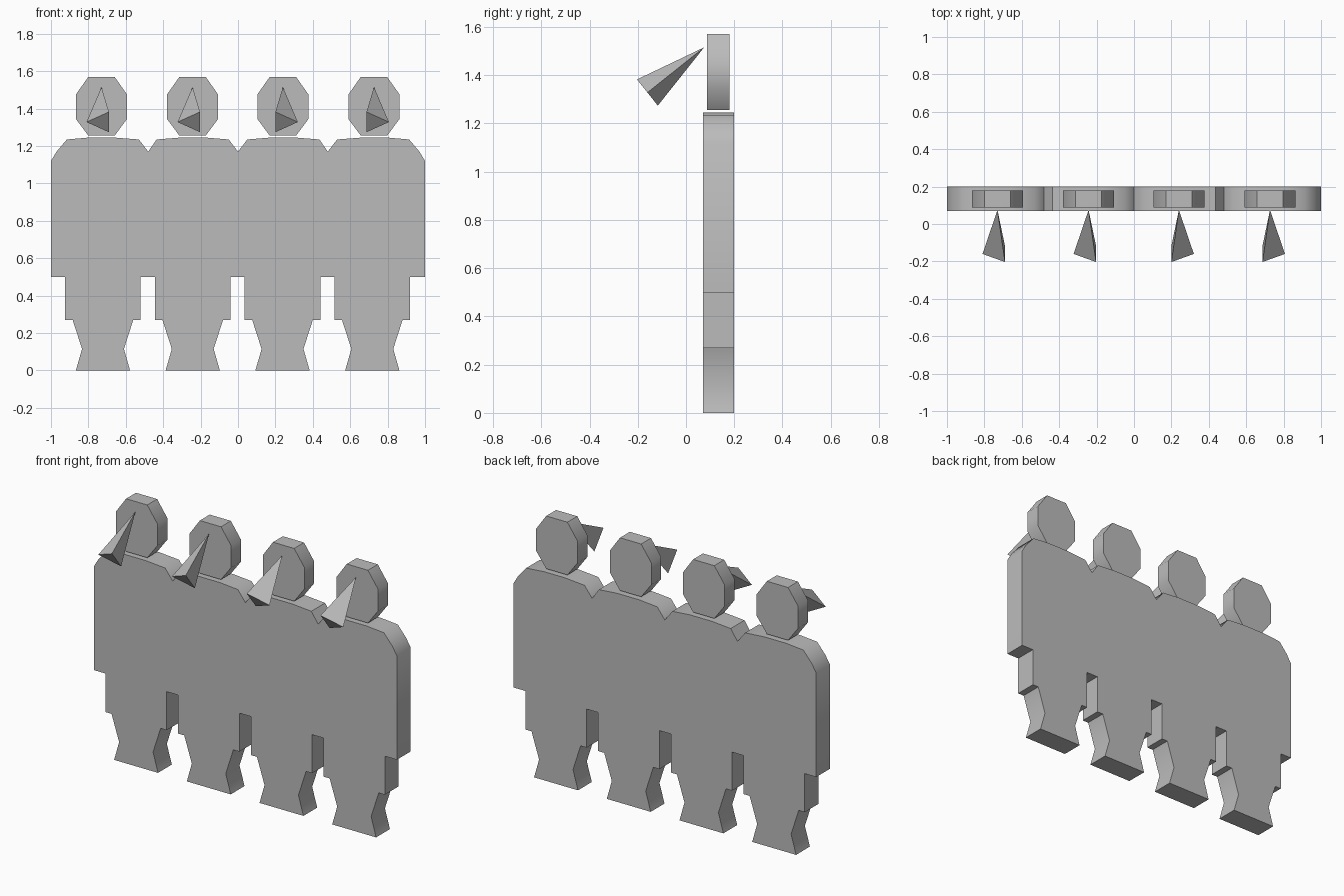
import bpy, bmesh, math
from mathutils import Vector, Matrix

cube = bpy.data.objects.get("Cube")
if cube:
    bpy.data.objects.remove(cube, do_unlink=True)

grey = bpy.data.materials.new("plain grey")
grey.use_nodes = True
grey.diffuse_color = (0.5, 0.5, 0.5, 1)
grey.node_tree.nodes["Principled BSDF"].inputs["Base Color"].default_value = (0.5, 0.5, 0.5, 1)


def finish(name, bm, smooth=True):
    bmesh.ops.recalc_face_normals(bm, faces=bm.faces)
    mesh = bpy.data.meshes.new(name)
    bm.to_mesh(mesh)
    bm.free()
    mesh.materials.append(grey)
    obj = bpy.data.objects.new(name, mesh)
    bpy.context.collection.objects.link(obj)
    if smooth:
        bpy.ops.object.select_all(action="DESELECT")
        obj.select_set(True)
        bpy.context.view_layer.objects.active = obj
        bpy.ops.object.shade_smooth_by_angle(angle=math.radians(50))
    return obj


def slab(name, outline, y0, y1):
    """Extrude an x-z outline from y0 back to y1."""
    bm = bmesh.new()
    face = bm.faces.new([bm.verts.new((x, y0, z)) for x, z in outline])
    ext = bmesh.ops.extrude_face_region(bm, geom=[face])["geom"]
    verts = [v for v in ext if isinstance(v, bmesh.types.BMVert)]
    bmesh.ops.translate(bm, verts=verts, vec=(0, y1 - y0, 0))
    return finish(name, bm)


# Joined row of bodies: legs repeat along the bottom, shoulders along the top
leg_half = [(0.202, 0.5), (0.202, 0.27), (0.162, 0.27), (0.112, 0.115), (0.145, 0)]
outline = [(-1, 0.5)]
for c in (-0.722, -0.242, 0.238, 0.718):
    outline += [(c - w, z) for w, z in leg_half]
    outline += [(c + w, z) for w, z in reversed(leg_half)]
outline += [(1, 0.5)]

outer = [(1, 1.12), (0.97, 1.17), (0.915, 1.235), (0.8, 1.245), (0.66, 1.245), (0.53, 1.235)]
inner = [(0.48, 1.17), (0.435, 1.235), (0.31, 1.245), (0.17, 1.245), (0.05, 1.235)]
shoulders = outer + inner
outline += shoulders + [(0, 1.17)] + [(-x, z) for x, z in reversed(shoulders)]
slab("joined_bodies", outline, 0.07, 0.2)

# Octagonal heads, each with a three-sided spike in front
head = [(0.137, 1.345), (0.137, 1.475), (0.07, 1.57), (-0.07, 1.57),
        (-0.137, 1.475), (-0.137, 1.345), (-0.07, 1.255), (0.07, 1.255)]
axis = Vector((0, 0.235, 0.187))
for i, c in enumerate((-0.73, -0.243, 0.24, 0.727), 1):
    slab(f"head_{i}", [(c + x, z) for x, z in head], 0.087, 0.18)

    side = math.copysign(1, c)
    bm = bmesh.new()
    bmesh.ops.create_cone(bm, cap_ends=True, segments=3, radius1=0.08, radius2=0,
                          depth=axis.length)
    # Turn one base corner outwards, then lean the tip up and back
    corner = max(bm.verts, key=lambda v: v.co.xy.length)
    turn = Matrix.Rotation((0 if side > 0 else math.pi) - math.atan2(corner.co.y, corner.co.x), 4, "Z")
    lean = Matrix.Rotation(-math.atan2(axis.y, axis.z), 4, "X")
    centre = Vector((c, 0.075, 1.515)) - axis / 2
    bm.transform(Matrix.Translation(centre) @ lean @ turn)
    bmesh.ops.remove_doubles(bm, verts=bm.verts, dist=0.0001)
    finish(f"spike_{i}", bm, smooth=False)
